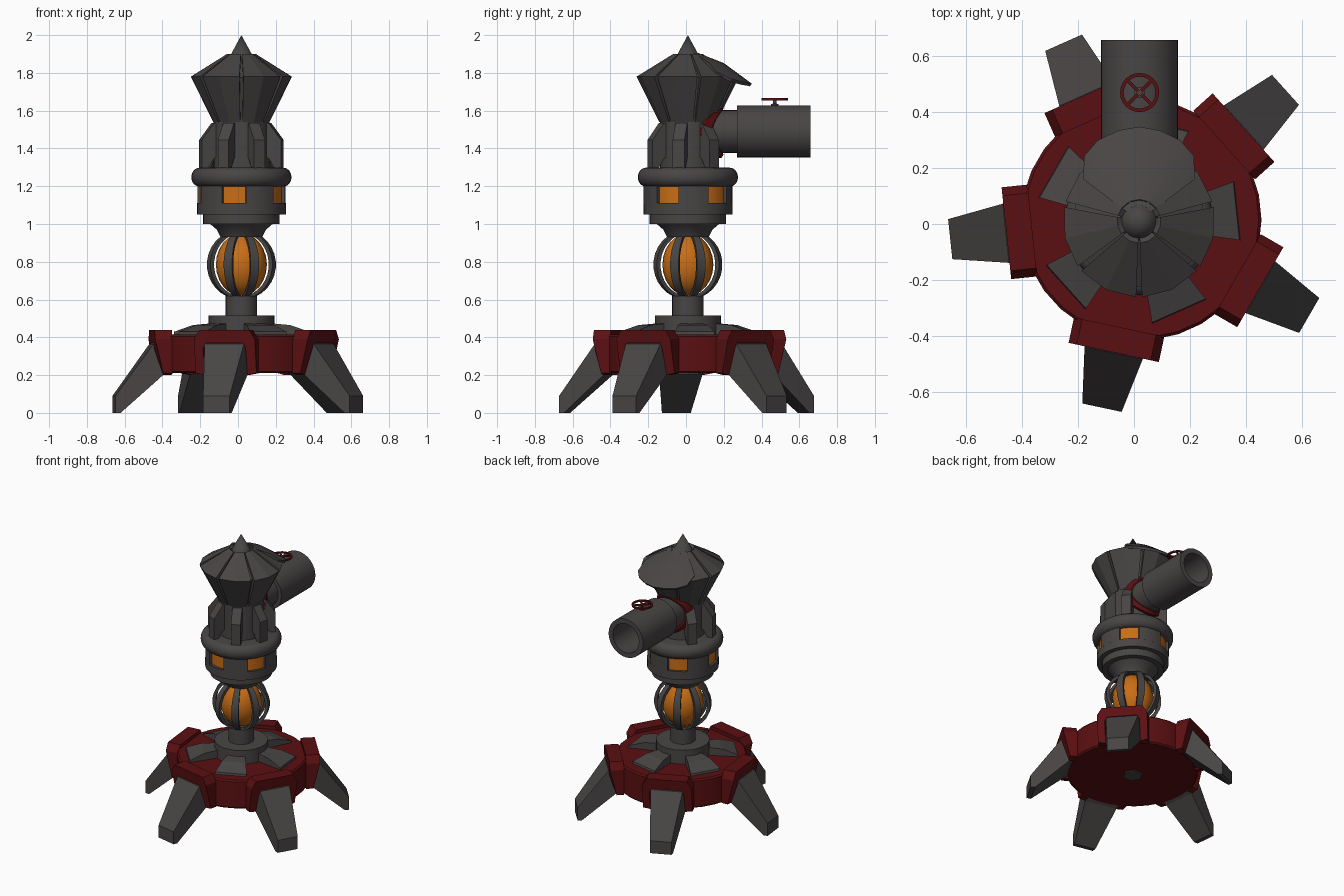
import bpy, bmesh, math
from math import sin, cos, pi, radians, sqrt
from mathutils import Matrix, Vector

if "Cube" in bpy.data.objects:
    bpy.data.objects.remove(bpy.data.objects["Cube"])


def material(name, col):
    m = bpy.data.materials.new(name)
    m.diffuse_color = (*col, 1)
    m.use_nodes = True
    m.node_tree.nodes["Principled BSDF"].inputs["Base Color"].default_value = m.diffuse_color
    return m


GREY = material("dark grey metal", (0.066, 0.059, 0.059))
RED = material("dark red metal", (0.105, 0.005, 0.006))
ORANGE = material("glowing orange", (0.58, 0.155, 0.008))
TOWER = (0.018, 0.01, 0)
BASE = (0.029, 0.018, 0)


def finish(name, bm, mat, loc=TOWER, smooth=None):
    bmesh.ops.remove_doubles(bm, verts=bm.verts, dist=1e-5)
    bmesh.ops.recalc_face_normals(bm, faces=bm.faces)
    me = bpy.data.meshes.new(name)
    bm.to_mesh(me)
    bm.free()
    me.materials.append(mat)
    ob = bpy.data.objects.new(name, me)
    bpy.context.collection.objects.link(ob)
    ob.location = loc
    if smooth:
        bpy.ops.object.select_all(action='DESELECT')
        ob.select_set(True)
        bpy.context.view_layer.objects.active = ob
        bpy.ops.object.shade_smooth_by_angle(angle=radians(smooth))
    return ob


def loft(bm, loops, cap=True, close=False):
    """Skin a list of closed loops that have equal point counts."""
    vs = [[bm.verts.new(p) for p in l] for l in loops]
    n = len(vs[0])
    pairs = list(zip(vs, vs[1:])) + ([(vs[-1], vs[0])] if close else [])
    for a, b in pairs:
        for i in range(n):
            j = (i + 1) % n
            bm.faces.new((a[i], a[j], b[j], b[i]))
    if cap and not close:
        bm.faces.new(vs[0])
        bm.faces.new(vs[-1])


def lathe(name, prof, mat, segs=32, loc=TOWER, smooth=35):
    bm = bmesh.new()
    vs = [bm.verts.new((r, 0, z)) for r, z in prof]
    es = [bm.edges.new(p) for p in zip(vs, vs[1:])]
    bmesh.ops.spin(bm, geom=vs + es, cent=(0, 0, 0), axis=(0, 0, 1),
                   angle=2 * pi, steps=segs, use_duplicate=False)
    bmesh.ops.remove_doubles(bm, verts=bm.verts, dist=1e-5)
    bmesh.ops.dissolve_degenerate(bm, edges=bm.edges, dist=1e-6)
    return finish(name, bm, mat, loc, smooth)


def sector(bm, prof, a0, a1, n):
    """Sweep a closed (r, z) profile from angle a0 to a1 in degrees."""
    angs = [radians(a0 + (a1 - a0) * i / n) for i in range(n + 1)]
    loft(bm, [[(r * cos(a), r * sin(a), z) for r, z in prof] for a in angs])


def slab(bm, prof, width, ang):
    """Closed (r, z) profile given half width width(r), turned to ang."""
    rot = Matrix.Rotation(radians(ang), 3, 'Z')
    loft(bm, [[rot @ Vector((r, s * width(r), z)) for r, z in prof] for s in (-1, 1)])


def ramp(r0, w0, r1, w1):
    return lambda r: w0 + (w1 - w0) * (r - r0) / (r1 - r0)


LEGS = [42 + 72 * k for k in range(5)]

# Base disc and foot plate underneath
lathe("base_disc", [(0, .21), (.42, .21), (.43, .22), (.43, .405), (.42, .415), (0, .415)],
      RED, 30, (.026, .015, 0), 20)
lathe("underside_plug", [(0, .202), (.065, .202), (.065, .22), (0, .22)], GREY, 6, TOWER, None)

# Legs, arched leg collars and ramps on the disc
leg_prof = [(.69, 0), (.69, .09), (.49, .365), (.40, .385), (.40, .22), (.44, .2), (.662, 0)]
arch = [(-.165, .21), (-.165, .39), (-.135, .44), (.135, .44), (.165, .39), (.165, .21),
        (.115, .2), (.115, .34), (.10, .37), (-.10, .37), (-.115, .34), (-.115, .2)]
pad_prof = [(.14, .38), (.36, .38), (.35, .43), (.25, .465), (.14, .475)]
for k, a in enumerate(LEGS):
    bm = bmesh.new()
    slab(bm, leg_prof, ramp(.48, .108, .69, .072), a)
    finish("leg_%d" % (k + 1), bm, GREY, BASE)
    bm = bmesh.new()
    rot = Matrix.Rotation(radians(a), 3, 'Z')
    loft(bm, [[rot @ Vector((.395, w, z)) for w, z in arch],
              [rot @ Vector((.44 + min(.048, max(0, (z - .2) * .34)), w, z)) for w, z in arch]])
    finish("leg_collar_%d" % (k + 1), bm, RED, BASE)
    bm = bmesh.new()
    slab(bm, pad_prof, ramp(.15, .055, .35, .105), a + 36)
    finish("disc_ramp_%d" % (k + 1), bm, GREY, TOWER)

# Pedestal and pillar
lathe("pedestal", [(0, .40), (.175, .40), (.175, .515), (.083, .515), (.083, .62), (0, .62)], GREY)

# Caged glowing core
lathe("glowing_core", [(.135 * cos(radians(t)), .785 + .165 * sin(radians(t)))
                       for t in range(-90, 91, 15)], ORANGE, 24)
arcs = [radians(t) for t in range(-78, 79, 12)]
rib = [(.188 * cos(t), .785 + .185 * sin(t)) for t in arcs]
rib += [(.166 * cos(t), .785 + .168 * sin(t)) for t in reversed(arcs)]
bm = bmesh.new()
for k in range(8):
    slab(bm, rib, ramp(.04, .012, .188, .024), 22.5 + 45 * k)
finish("cage_ribs", bm, GREY, TOWER, 35)

# Lantern housing: lower body, window glass, window posts and rounded ring
lathe("housing_bottom", [(0, .93), (.11, .93), (.13, .97), (.165, 1.0), (.203, 1.0), (.203, 1.05),
                         (.235, 1.05), (.235, 1.11), (0, 1.11)], GREY, 40)
lathe("window_glass", [(0, 1.10), (.218, 1.10), (.218, 1.21), (0, 1.21)], ORANGE, 40)
bm = bmesh.new()
for k in range(5):
    sector(bm, [(.20, 1.105), (.235, 1.105), (.235, 1.205), (.20, 1.205)],
           260 + 16 + 72 * k, 260 + 56 + 72 * k, 5)
finish("window_posts", bm, GREY, TOWER, 35)
ring = [(.222 + .043 * cos(radians(t)), 1.248 + .05 * sin(radians(t))) for t in range(-75, 91, 15)]
lathe("housing_ring", [(0, 1.2)] + ring + [(0, 1.298)], GREY, 40)

# Upper tower core and slanted buttresses
lathe("upper_tower", [(0, 1.29), (.148, 1.29), (.148, 1.56), (0, 1.56)], GREY, 28)
fin = [(.19, 1.29), (.222, 1.29), (.222, 1.445), (.155, 1.535), (.13, 1.535), (.13, 1.36), (.158, 1.345)]
STEP = 360 / 7
bm = bmesh.new()
for k in range(7):
    a = 90 + STEP * k
    if k:
        slab(bm, fin, lambda r: .032, a)
finish("buttresses", bm, GREY)

# Flared roof: inner core, seven panels and spike
lathe("roof_core", [(0, 1.53), (.135, 1.53), (.24, 1.775), (.07, 1.875), (0, 1.875)], GREY, 14, TOWER, None)
panel = [(.10, 1.54), (.152, 1.54), (.272, 1.78), (.078, 1.9), (.05, 1.88)]
bm = bmesh.new()
for k in range(7):
    a = 90 + STEP * k
    sector(bm, panel, a - 23.5, a + 23.5, 2)
finish("roof_panels", bm, GREY)
lathe("roof_spike", [(0, 1.84), (.077, 1.84), (.075, 1.862), (0, 2.0)], GREY, 20)

# Visor hanging over the pipe
bm = bmesh.new()
loops = []
for t, R in zip((37, 50, 63, 77, 90, 103, 117, 130, 143),
                (.25, .305, .325, .333, .338, .333, .325, .305, .25)):
    zr = 1.85 - (R - .19) * .72
    prof = [(.055, 1.905), (.19, 1.852), (R, zr), (R - .01, zr - .015), (.19, 1.825), (.055, 1.875)]
    loops.append([(r * cos(radians(t)), r * sin(radians(t)), z) for r, z in prof])
loft(bm, loops)
finish("visor", bm, GREY, TOWER, 25)

# Hollow side pipe pointing backwards
pipe = lathe("side_pipe", [(0, .08), (.113, .08), (.113, .26), (.138, .26), (.138, .648),
                           (.104, .648), (.104, .30), (0, .30)], GREY, 32, (.02, .01, 1.49))
pipe.rotation_euler = (-pi / 2, 0, 0)

# Red saddle collar where the pipe leaves the tower
bm = bmesh.new()
loops = []
for i in range(24):
    t = 2 * pi * i / 24
    sec = []
    for R, d in ((.105, .0), (.142, .0), (.146, .022), (.125, .034), (.105, .022)):
        x = R * cos(t)
        sec.append((x, sqrt(.155 ** 2 - x * x) + d, 1.49 + R * .97 * sin(t)))
    loops.append(sec)
loft(bm, loops, close=True)
finish("pipe_collar", bm, RED, TOWER, 30)

# Valve wheel with crossed spokes on a short stem
VALVE = (.02, .47, 0)
lathe("valve_stem", [(0, 1.62), (.02, 1.62), (.02, 1.635), (.009, 1.637), (.009, 1.665), (0, 1.665)],
      GREY, 12, VALVE)
bm = bmesh.new()
loft(bm, [[(r * cos(t), r * sin(t), z) for r, z in
           ((.057, 1.655), (.07, 1.655), (.07, 1.666), (.057, 1.666))]
          for t in [2 * pi * i / 24 for i in range(24)]], close=True)
for k in range(4):
    slab(bm, [(0, 1.656), (.06, 1.656), (.06, 1.665), (0, 1.665)], lambda r: .006, 45 + 90 * k)
finish("valve_wheel", bm, RED, VALVE)
